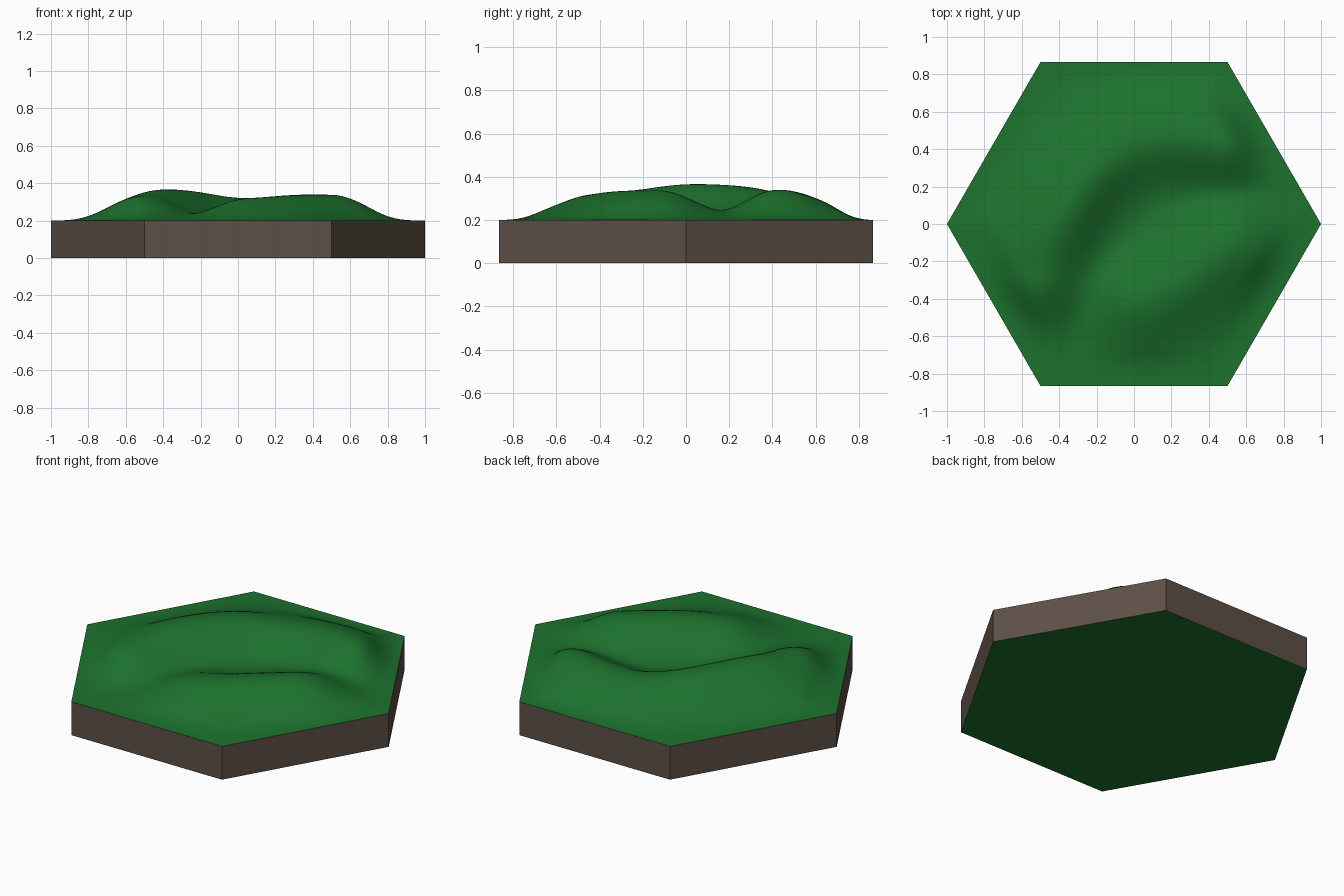
import bpy, bmesh
from math import cos, sin, pi, exp, sqrt
from mathutils import Vector

if "Cube" in bpy.data.objects:
    bpy.data.objects.remove(bpy.data.objects["Cube"])

BASE_H = 0.2
APOTHEM = sqrt(3) / 2

# Ridge crests: (x, y, height above the base)
LONG_RIDGE = [(-0.5, -0.3, 0.125), (-0.42, -0.04, 0.168), (-0.22, 0.27, 0.158),
              (0.02, 0.42, 0.117), (0.24, 0.45, 0.137), (0.46, 0.42, 0.143)]
FRONT_RIDGE = [(0.05, -0.42, 0.115), (0.22, -0.34, 0.135), (0.5, -0.13, 0.14)]


def material(name, rgb):
    m = bpy.data.materials.new(name)
    m.diffuse_color = (*rgb, 1)
    m.use_nodes = True
    m.node_tree.nodes["Principled BSDF"].inputs["Base Color"].default_value = m.diffuse_color
    return m


def smooth_crest(points, steps=8):
    """Catmull-Rom samples along a crest."""
    p = [Vector(q) for q in [points[0], *points, points[-1]]]
    out = []
    for i in range(1, len(p) - 2):
        a, b, c, d = p[i - 1:i + 3]
        for k in range(steps):
            t = k / steps
            out.append(0.5 * (2 * b + (c - a) * t + (2 * a - 5 * b + 4 * c - d) * t * t
                              + (3 * b - a - 3 * c + d) * t ** 3))
    return out + [p[-1]]


def ridge_height(crest, x, y, w_left, w_right):
    """Bell-shaped ridge whose width differs on each side of the crest."""
    weight = total = 0.0
    best = None
    for i, q in enumerate(crest):
        d2 = (x - q.x) ** 2 + (y - q.y) ** 2
        k = exp(-d2 / 0.012) + 1e-30 / (d2 + 0.01)
        weight += k
        total += k * q.z
        if best is None or d2 < best[0]:
            best = (d2, i)
    d2, i = best
    a, b = crest[max(i - 1, 0)], crest[min(i + 1, len(crest) - 1)]
    t = (b - a).to_2d().normalized()
    off = Vector((x, y)) - crest[i].to_2d()
    side = (t.x * off.y - t.y * off.x) / max(sqrt(d2), 1e-6)
    mix = 0.5 + 0.5 * max(-1, min(1, side))
    w = w_right + (w_left - w_right) * mix
    return total / weight * exp(-d2 / w ** 2)


def hex_edge_distance(x, y):
    return max(0, min(APOTHEM - (x * cos(a) + y * sin(a))
                      for a in (pi / 6 + k * pi / 3 for k in range(6))))


green = material("grass_green", (0.012, 0.17, 0.027))
brown = material("earth_brown", (0.11, 0.08, 0.062))
corners = [(cos(k * pi / 3), sin(k * pi / 3)) for k in range(6)]


def add_object(name, bm, *mats):
    me = bpy.data.meshes.new(name)
    bm.to_mesh(me)
    bm.free()
    ob = bpy.data.objects.new(name, me)
    bpy.context.collection.objects.link(ob)
    for m in mats:
        me.materials.append(m)
    return ob


# Hexagonal earth base: brown walls, green underside, open under the grass
bm = bmesh.new()
low = [bm.verts.new((x, y, 0)) for x, y in corners]
top = [bm.verts.new((x, y, BASE_H)) for x, y in corners]
for i in range(6):
    j = (i + 1) % 6
    bm.faces.new((low[i], low[j], top[j], top[i]))
bm.faces.new(low[::-1]).material_index = 1
add_object("earth_base", bm, brown, green)

# Grass surface: subdivided hexagon raised into two soft ridges
bm = bmesh.new()
centre = bm.verts.new((0, 0, BASE_H))
rim = [bm.verts.new((x, y, BASE_H)) for x, y in corners]
for i in range(6):
    bm.faces.new((centre, rim[i], rim[(i + 1) % 6]))
bmesh.ops.subdivide_edges(bm, edges=bm.edges[:], cuts=39, use_grid_fill=True)
long_crest, front_crest = smooth_crest(LONG_RIDGE), smooth_crest(FRONT_RIDGE)
for v in bm.verts:
    x, y = v.co.x, v.co.y
    a = ridge_height(long_crest, x, y, 0.28, 0.21)
    b = ridge_height(front_crest, x, y, 0.25, 0.25)
    t = min(1, hex_edge_distance(x, y) / 0.22)
    v.co.z = BASE_H + (a ** 2.5 + b ** 2.5) ** 0.4 * t * t * (3 - 2 * t)
for _ in range(4):
    bmesh.ops.smooth_vert(bm, verts=[v for v in bm.verts if not v.is_boundary],
                          factor=0.5, use_axis_z=True)
for f in bm.faces:
    f.smooth = True
add_object("grass_hills", bm, green)
